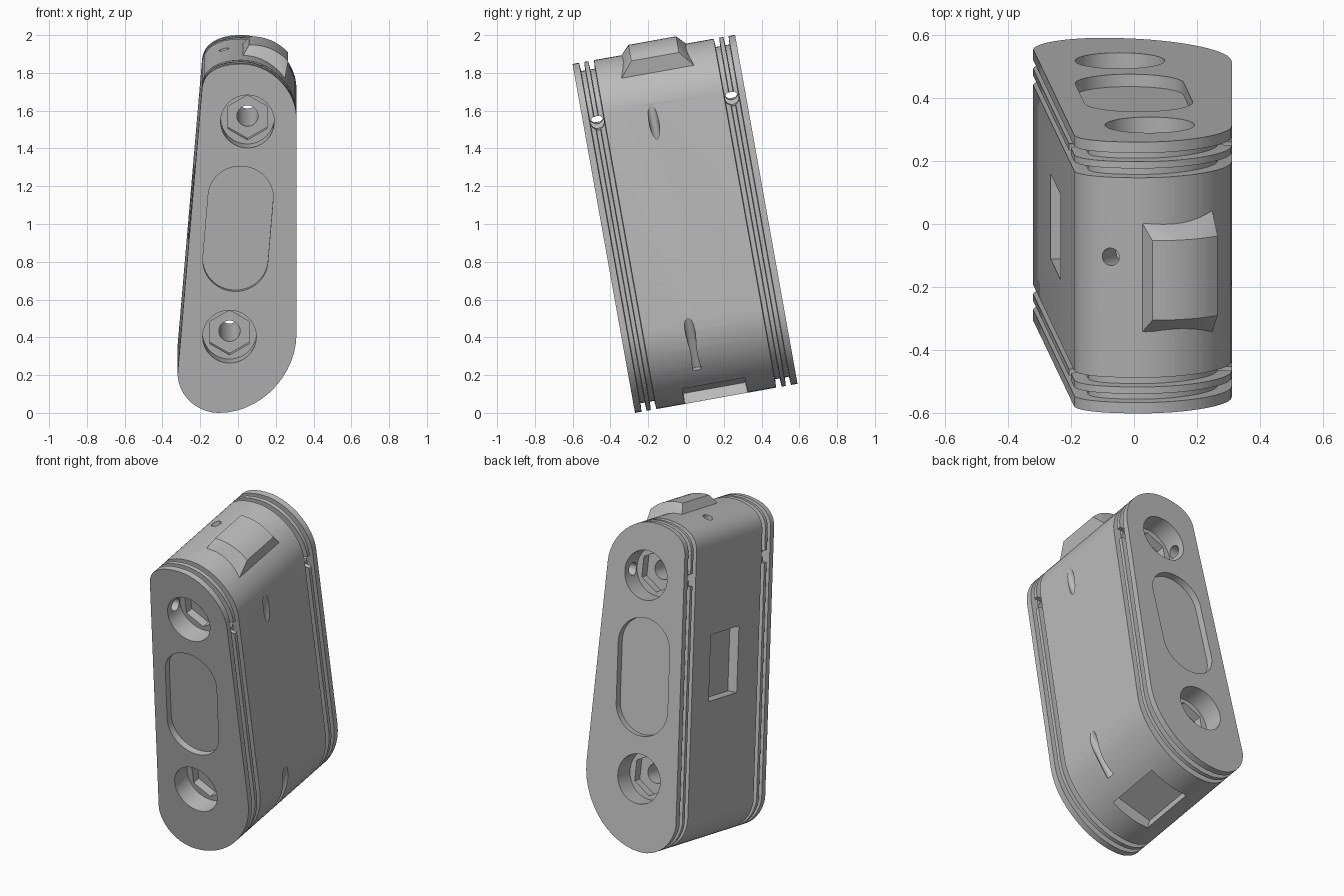
import bpy, bmesh, math
from mathutils import Vector, Matrix
from mathutils.geometry import interpolate_bezier

if "Cube" in bpy.data.objects:
    bpy.data.objects.remove(bpy.data.objects["Cube"])

grey = bpy.data.materials.new("plain_grey")
grey.use_nodes = True
grey.diffuse_color = (0.5, 0.5, 0.5, 1)
grey.node_tree.nodes["Principled BSDF"].inputs["Base Color"].default_value = (0.5, 0.5, 0.5, 1)

# Local frame: x across, y through the thickness, z up the long axis, then leaned
LEAN = Matrix.Translation((0, -0.27, 0)) @ Matrix.Rotation(math.radians(10.15), 4, 'X')
THICK = 0.874
COS = 0.9843


def finish(bm, name):
    bmesh.ops.recalc_face_normals(bm, faces=bm.faces)
    bm.transform(LEAN)
    mesh = bpy.data.meshes.new(name)
    bm.to_mesh(mesh)
    bm.free()
    mesh.materials.append(grey)
    obj = bpy.data.objects.new(name, mesh)
    bpy.context.scene.collection.objects.link(obj)
    return obj


def hull(points, name):
    bm = bmesh.new()
    for p in points:
        bm.verts.new(p)
    bmesh.ops.convex_hull(bm, input=bm.verts)
    bmesh.ops.dissolve_limit(bm, angle_limit=0.01, verts=bm.verts, edges=bm.edges)
    return finish(bm, name)


def rod(p, q, radius, name, sides=40):
    p, q = Vector(p), Vector(q)
    d = q - p
    m = Matrix.Translation((p + q) / 2) @ d.to_track_quat('Z', 'Y').to_matrix().to_4x4()
    bm = bmesh.new()
    bmesh.ops.create_cone(bm, cap_ends=True, segments=sides, radius1=radius,
                          radius2=radius, depth=d.length, matrix=m)
    return finish(bm, name)


def key_block(name, x, z, y, angle, low, high, bulge=0):
    """Tapered block; low and high are (height, half width, half thickness)."""
    a = math.radians(angle)
    t, n = Vector((math.cos(a), 0, math.sin(a))), Vector((-math.sin(a), 0, math.cos(a)))
    pts = []
    for h, half_t, half_y, rise in ((*low, 0), (*high, bulge)):
        for s in (-1, -0.75, -0.5, -0.25, 0, 0.25, 0.5, 0.75, 1):
            if rise == 0 and abs(s) != 1:
                continue
            for side in (-1, 1):
                pts.append(Vector((x, y + side * half_y, z)) + t * half_t * s
                           + n * (h + rise * (1 - s * s)))
    return hull(pts, name)


# Outline of the body from four corner curves
curves = [
    ((-0.32, 0.2), (-0.31, 0.08), (-0.21, 0), (-0.1, 0)),
    ((-0.1, 0), (0.12, 0), (0.31, 0.2), (0.31, 0.42)),
    ((0.31, 1.56), (0.31, 1.71), (0.17, 1.847), (0.02, 1.847)),
    ((0.02, 1.847), (-0.09, 1.847), (-0.18, 1.81), (-0.19, 1.72)),
]
outline = []
for c in curves:
    for p in interpolate_bezier(*[Vector(k) for k in c], 14):
        p = Vector((p[0], p[1] / COS))
        if not outline or (p - outline[-1]).length > 1e-4:
            outline.append(p)


def inset(amount):
    ring = []
    for i, p in enumerate(outline):
        before = (p - outline[i - 1]).normalized()
        after = (outline[(i + 1) % len(outline)] - p).normalized()
        d = (before + after).normalized()
        ring.append(p + Vector((-d.y, d.x)) * amount)
    return ring


# Body with two grooves round each end
GROOVE = 0.045
half = [(0, 0), (0.035, 0), (0.038, GROOVE), (0.06, GROOVE), (0.063, 0),
        (0.085, 0), (0.088, GROOVE), (0.112, GROOVE), (0.115, 0)]
stations = half + [(THICK - y, d) for y, d in reversed(half)]
bm = bmesh.new()
rings = [[bm.verts.new((p.x, y, p.y)) for p in inset(d)] for y, d in stations]
for a, b in zip(rings, rings[1:]):
    for i in range(len(a)):
        j = (i + 1) % len(a)
        bm.faces.new((a[i], a[j], b[j], b[i]))
bm.faces.new(rings[0])
bm.faces.new(rings[-1])
body = finish(bm, "body")

# Recesses repeated on both end faces
cutters = []
axis = Vector((0.083, 0, 0.9966))
across = Vector((0.9966, 0, -0.083))
bolts = [(0.05, 1.567), (-0.045, 0.41)]


def depth(y, back):
    return THICK - y if back else y


for back in (False, True):
    for x, z in bolts:
        for radius, deep, sides in ((0.142, 0.12, 48), (0.12, 0.17, 6)):
            cutters.append(rod((x, depth(-0.05, back), z), (x, depth(deep, back), z),
                               radius, "bolt_recess_cutter", sides))
    # Long shallow panel
    pts = []
    for end in (-1, 1):
        for k in range(48):
            a = k * math.tau / 48
            c = Vector((0, 0, 0.99)) + axis * 0.172 * end
            c += across * 0.172 * math.cos(a) + axis * 0.165 * math.sin(a)
            for y in (-0.05, 0.04):
                pts.append(Vector((c.x, depth(y, back), c.z)))
    cutters.append(hull(pts, "panel_cutter"))
    # Cross channel through the rim
    c = Vector((0.05, depth(0.0755, back), 1.567))
    cutters.append(rod(c - across * 0.5, c + across * 0.5, 0.037, "channel_cutter", 24))

# Bolt holes running through
for x, z in bolts:
    cutters.append(rod((x, -0.1, z), (x, THICK + 0.1, z), 0.056, "bolt_hole_cutter"))

# Small slanted cord holes and the top hole
cutters.append(rod((0.38, 0.37, 1.74), (0.25, 0.37, 1.294), 0.026, "upper_cord_cutter", 24))
cutters.append(rod((0.41, 0.363, 0.6), (0.21, 0.363, 0.17), 0.026, "lower_cord_cutter", 24))
cutters.append(rod((-0.1, 0.51, 1.95), (-0.03, 0.49, 1.72), 0.028, "top_hole_cutter", 24))

# Pockets in the right side and underneath
cutters.append(key_block("side_pocket_cutter", -0.249, 1.05, 0.453, -94.8,
                         (-0.08, 0.19, 0.137), (0.06, 0.19, 0.137)))
cutters.append(key_block("lower_pocket_cutter", 0.015, 0.04, 0.437, 19,
                         (-0.1, 0.125, 0.175), (0.06, 0.125, 0.165)))

for cutter in cutters:
    mod = body.modifiers.new("cut", 'BOOLEAN')
    mod.operation = 'DIFFERENCE'
    mod.solver = 'EXACT'
    mod.object = cutter
bpy.context.view_layer.update()
graph = bpy.context.evaluated_depsgraph_get()
cut_mesh = bpy.data.meshes.new_from_object(body.evaluated_get(graph))
body.modifiers.clear()
body.data = cut_mesh
for cutter in cutters:
    bpy.data.objects.remove(cutter)

# Raised key on the top corner
key = key_block("top_key", 0.141, 1.83, 0.437, -22.7,
                (-0.04, 0.13, 0.205), (0.055, 0.112, 0.128), 0.025)

for obj in (body, key):
    bpy.ops.object.select_all(action='DESELECT')
    obj.select_set(True)
    bpy.context.view_layer.objects.active = obj
    bpy.ops.object.shade_smooth_by_angle(angle=math.radians(25))
